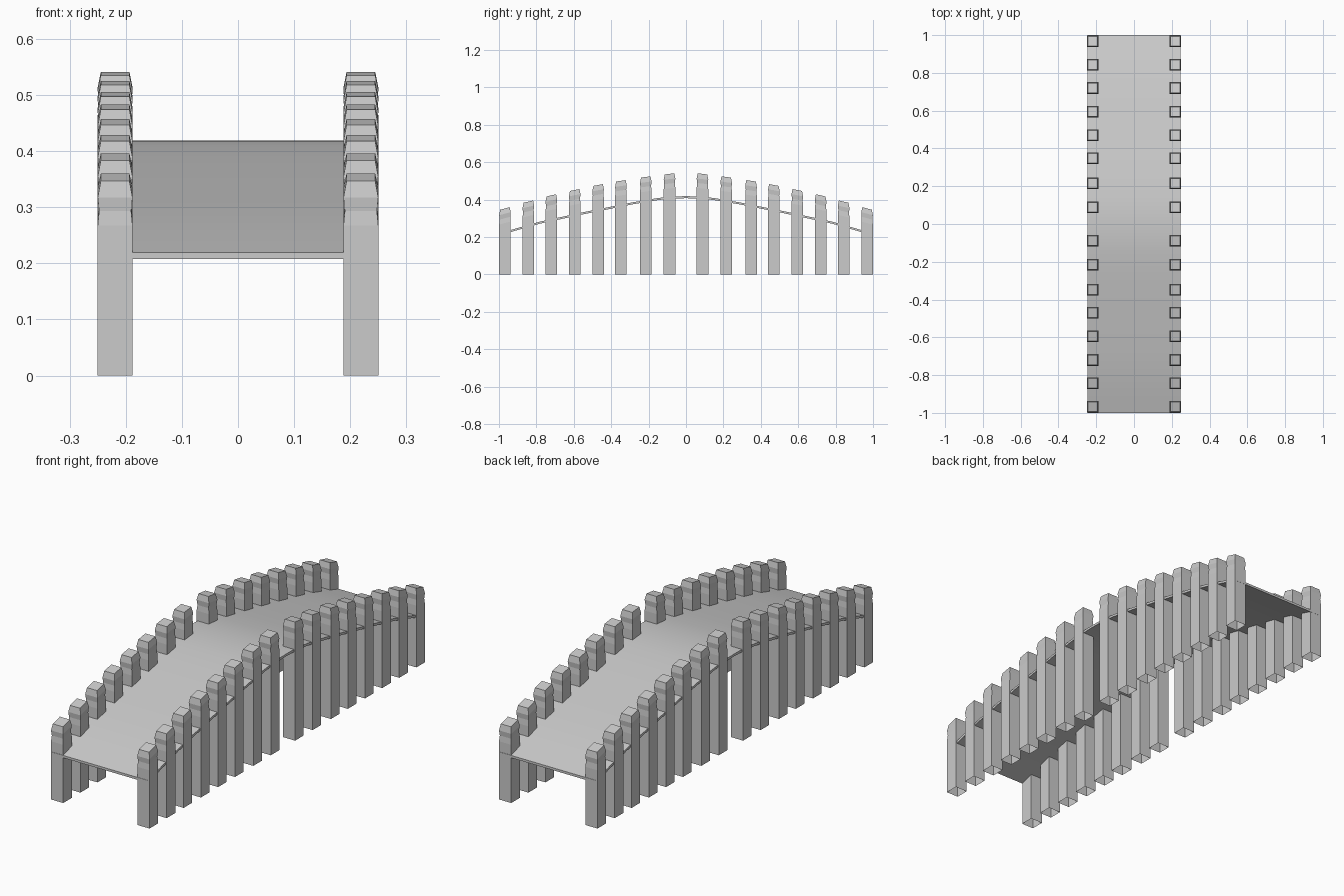
import bpy, bmesh

if "Cube" in bpy.data.objects:
    bpy.data.objects.remove(bpy.data.objects["Cube"])

# Half profile of the arched deck: (distance from centre, top height)
ARCH = [(0, .419), (.07, .417), (.15, .409), (.28, .387), (.4, .363), (.53, .337),
        (.66, .309), (.78, .283), (.9, .249), (1.0, .219)]
# Post rows: (distance from centre, highest point of the post)
POSTS = [(.088, .541), (.215, .525), (.348, .505), (.47, .483),
         (.595, .457), (.72, .429), (.843, .396), (.968, .36)]
HALF = .031


def make_object(name, bm):
    bmesh.ops.recalc_face_normals(bm, faces=bm.faces)
    mesh = bpy.data.meshes.new(name)
    bm.to_mesh(mesh)
    bm.free()
    obj = bpy.data.objects.new(name, mesh)
    bpy.context.collection.objects.link(obj)
    return obj


# Deck: thin arched strip, extruded sideways
bm = bmesh.new()
top = [(-y, z) for y, z in reversed(ARCH)] + ARCH[1:]
outline = top + [(y, z - .011) for y, z in reversed(top)]
deck_half = .245
left = [bm.verts.new((-deck_half, y, z)) for y, z in outline]
right = [bm.verts.new((deck_half, y, z)) for y, z in outline]
n = len(outline)
for i in range(n):
    j = (i + 1) % n
    bm.faces.new((left[i], left[j], right[j], right[i]))
for i in range(len(top) - 1):
    for side in (left, right):
        bm.faces.new((side[i], side[i + 1], side[n - 2 - i], side[n - 1 - i]))
deck = make_object("deck", bm)
bpy.context.view_layer.objects.active = deck
deck.select_set(True)
bpy.ops.object.shade_smooth_by_angle(angle=.5)


def add_post(bm, x, y, peak, tilt):
    """Square post, open underneath, with a slightly waisted, sloping head."""
    mid = peak - abs(tilt) * .026
    sections = [(None, HALF), (mid - .078, HALF), (mid - .052, .0285),
                (mid - .028, HALF), (mid, .0255)]
    rings = []
    for z, h in sections:
        rings.append([bm.verts.new((x + a * h, y + b * h,
                                    0 if z is None else z + tilt * b * h))
                      for a, b in ((-1, -1), (1, -1), (1, 1), (-1, 1))])
    for low, high in zip(rings, rings[1:]):
        for i in range(4):
            j = (i + 1) % 4
            bm.faces.new((low[i], low[j], high[j], high[i]))
    bm.faces.new(rings[-1])


# Posts: one row per side, mirrored front to back
for name, x in (("left_posts", -.219), ("right_posts", .219)):
    bm = bmesh.new()
    for d, peak in POSTS:
        for s in (-1, 1):
            add_post(bm, x, s * d, peak, -s * (.1 + .17 * d))
    make_object(name, bm)
